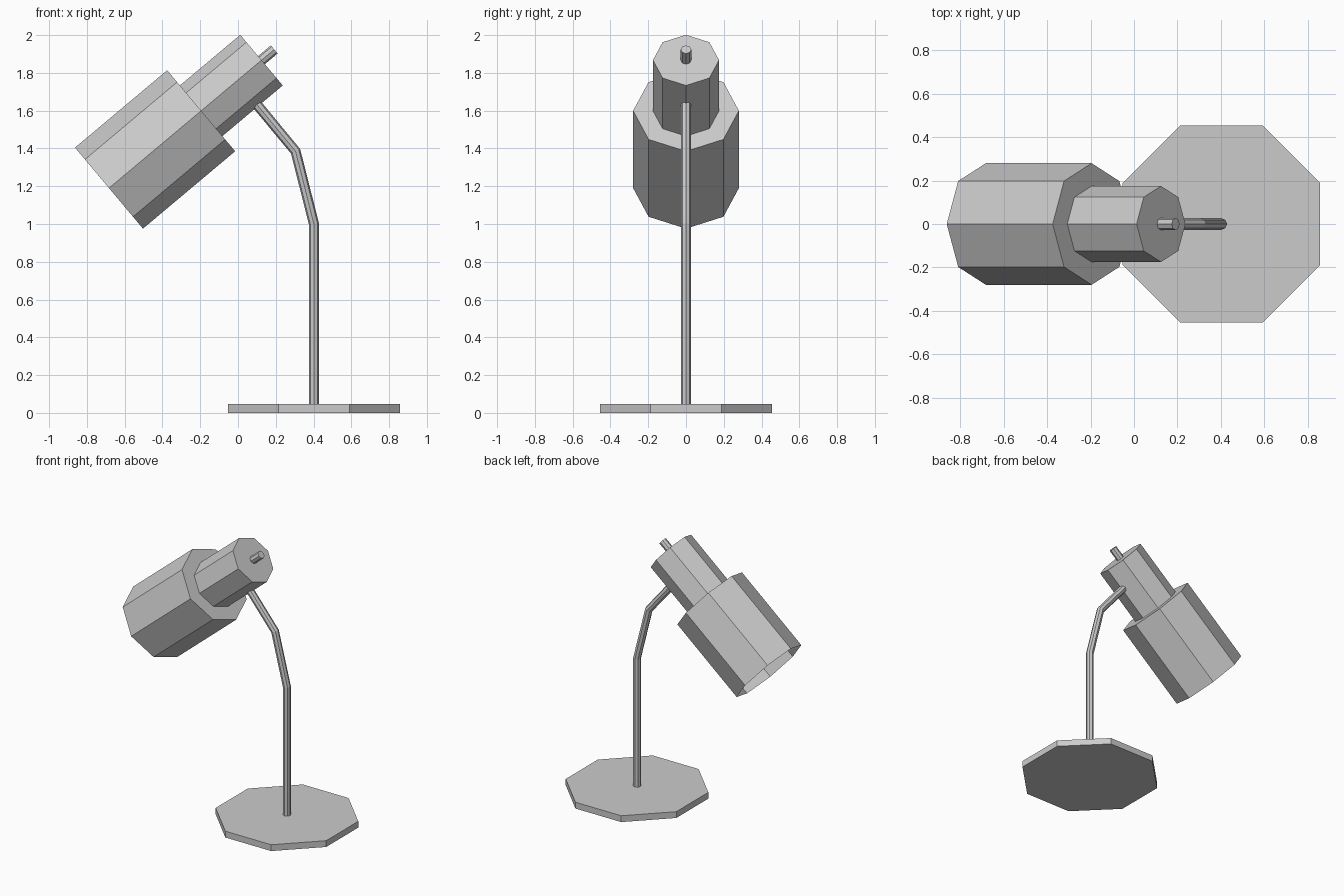
import bpy, bmesh
from math import radians, cos, sin, pi
from mathutils import Matrix

if "Cube" in bpy.data.objects:
    bpy.data.objects.remove(bpy.data.objects["Cube"])

SIDES = 8


def prism(name, radius, z0, z1, frame, turn=0.0, bottom=True):
    """Eight-sided prism along the local z axis of the given frame."""
    bm = bmesh.new()
    rings = []
    for z in (z0, z1):
        rings.append([bm.verts.new((radius * cos(turn + 2 * pi * i / SIDES),
                                    radius * sin(turn + 2 * pi * i / SIDES), z))
                      for i in range(SIDES)])
    low, high = rings
    for i in range(SIDES):
        j = (i + 1) % SIDES
        bm.faces.new((low[i], low[j], high[j], high[i]))
    bm.faces.new(high)
    if bottom:
        bm.faces.new(low[::-1])
    mesh = bpy.data.meshes.new(name)
    bm.to_mesh(mesh)
    bm.free()
    obj = bpy.data.objects.new(name, mesh)
    obj.matrix_world = frame
    bpy.context.collection.objects.link(obj)
    return obj


# Base plate, flat sides facing the axes
prism("base", 0.4925, 0.0, 0.047, Matrix.Translation((0.403, 0, 0)), pi / 8)

# Lamp head: everything lies on one axis tilted 40 degrees above horizontal
head = Matrix.Translation((-0.683, 0, 1.19)) @ Matrix.Rotation(radians(50), 4, 'Y')
prism("shade", 0.28, 0.0, 0.637, head, bottom=False)
prism("neck", 0.175, 0.637, 1.054, head, bottom=False)
prism("switch_knob", 0.028, 1.054, 1.142, head, bottom=False)

# Bent stem, an octagonal tube along a short path
curve = bpy.data.curves.new("stem", 'CURVE')
curve.dimensions = '3D'
curve.bevel_depth = 0.027
curve.bevel_resolution = 2
curve.use_fill_caps = True
path = [(0.402, 0.04), (0.402, 1.0), (0.305, 1.385), (0.098, 1.635)]
spline = curve.splines.new('POLY')
spline.points.add(len(path) - 1)
for point, (x, z) in zip(spline.points, path):
    point.co = (x, 0, z, 1)
spline.use_smooth = False
bpy.context.collection.objects.link(bpy.data.objects.new("stem", curve))
